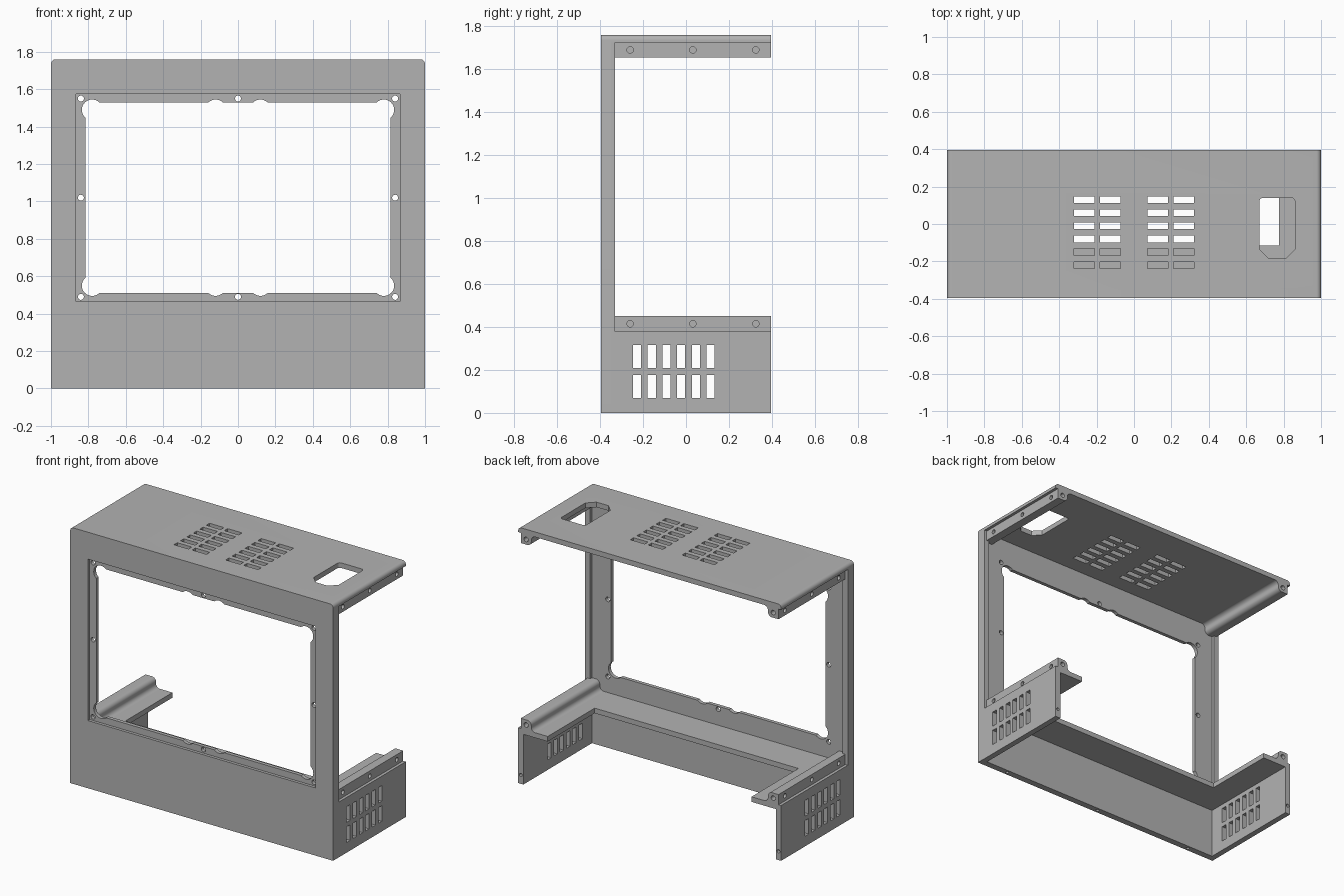
import bpy, bmesh, math
from mathutils import Vector

cube = bpy.data.objects.get("Cube")
if cube:
    bpy.data.objects.remove(cube, do_unlink=True)

grey = bpy.data.materials.new("mid_grey")
grey.use_nodes = True
grey.diffuse_color = (0.45, 0.45, 0.45, 1)
grey.node_tree.nodes["Principled BSDF"].inputs["Base Color"].default_value = (0.45, 0.45, 0.45, 1)

BACK, FRONT, TOP, MID = 0.395, -0.395, 1.76, 1.02
SKIN, RETURN = -0.35, -0.33      # rear of front panel, rear of its side returns


def arc(cx, cy, r, start, end, n=8):
    angles = [math.radians(start + (end - start) * i / n) for i in range(n + 1)]
    return [(cx + r * math.cos(a), cy + r * math.sin(a)) for a in angles]


def rect(x0, x1, y0, y1):
    return [(x0, y0), (x1, y0), (x1, y1), (x0, y1)]


def disc(cx, cy, r, n=24):
    return arc(cx, cy, r, 0, 360, n)[:-1]


def prism(name, outlines, axis, lo, hi):
    """Extrude closed outlines along an axis; x uses (y, z), y uses (x, z), z uses (x, y)."""
    k = "xyz".index(axis)
    bm = bmesh.new()
    for outline in outlines:
        rings = []
        for d in (lo, hi):
            ring = []
            for p in outline:
                co = list(p)
                co.insert(k, d)
                ring.append(bm.verts.new(Vector(co)))
            rings.append(ring)
            bm.faces.new(ring)
        a, b = rings
        for i in range(len(a)):
            j = (i + 1) % len(a)
            bm.faces.new((a[i], a[j], b[j], b[i]))
    bmesh.ops.recalc_face_normals(bm, faces=bm.faces)
    mesh = bpy.data.meshes.new(name)
    bm.to_mesh(mesh)
    bm.free()
    mesh.materials.append(grey)
    ob = bpy.data.objects.new(name, mesh)
    bpy.context.collection.objects.link(ob)
    return ob


def cut(ob, outlines, axis, lo, hi):
    """Subtract extruded outlines and bake the result."""
    cutter = prism("cutter", outlines, axis, lo, hi)
    cutter.hide_render = True
    mod = ob.modifiers.new("cut", "BOOLEAN")
    mod.operation, mod.solver, mod.object = "DIFFERENCE", "EXACT", cutter
    bpy.context.view_layer.update()
    baked = bpy.data.meshes.new_from_object(ob.evaluated_get(bpy.context.evaluated_depsgraph_get()))
    ob.modifiers.clear()
    ob.data = baked
    bpy.data.objects.remove(cutter, do_unlink=True)


def smooth(ob):
    bpy.ops.object.select_all(action="DESELECT")
    ob.select_set(True)
    bpy.context.view_layer.objects.active = ob
    bpy.ops.object.shade_smooth_by_angle(angle=math.radians(30))


def rounded_top(z0):
    r = 0.025
    return [(-1, z0), (1, z0)] + arc(1 - r, TOP - r, r, 0, 90) + arc(r - 1, TOP - r, r, 90, 180)


# Front panel with a recessed screen opening
panel = prism("front_panel", [rounded_top(0)], "y", FRONT, SKIN)
cut(panel, [rect(-0.865, 0.865, 0.465, 1.575)], "y", FRONT - 0.1, FRONT + 0.02)
cut(panel, [rect(-0.815, 0.815, 0.51, 1.53)], "y", -0.6, -0.2)
reliefs = [disc(x, MID + s * 0.47, 0.055, 32) for x in (-0.78, -0.12, 0.12, 0.78) for s in (-1, 1)]
cut(panel, reliefs, "y", -0.6, -0.2)
screws = [disc(x, MID + z, 0.016) for x in (-0.84, 0, 0.84) for z in (-0.53, 0, 0.53) if x or z]
cut(panel, screws, "y", -0.6, -0.2)
cut(panel, [disc(x, -0.372, 0.011, 16) for x in (-0.77, 0, 0.77)], "z", -0.1, 0.04)
smooth(panel)

# Top plate with vents and a handle hole
plate = prism("top_plate", [rounded_top(1.725)], "y", SKIN - 0.01, BACK)
vents = [rect(x, x + 0.11, y - 0.018, y + 0.018)
         for x in (-0.32, -0.183, 0.073, 0.21)
         for y in (0.13 - 0.07 * i for i in range(6))]
cut(plate, vents, "z", 1.6, 1.9)
handle = ([(0.72, -0.185), (0.81, -0.185), (0.86, -0.135)] + arc(0.84, 0.12, 0.02, 0, 90)
          + arc(0.69, 0.12, 0.02, 90, 180) + [(0.67, -0.135)])
cut(plate, [handle], "z", 1.6, 1.9)
smooth(plate)

# U-shaped shelf around the lower part
prism("shelf", [[(-0.97, SKIN - 0.01), (0.97, SKIN - 0.01), (0.97, BACK), (0.775, BACK),
                 (0.775, -0.115), (-0.775, -0.115), (-0.775, BACK), (-0.97, BACK)]],
      "z", 0.345, 0.38)

# Rail section: convex inner crest flowing into a concave foot
section = ([(0.87, 0.36), (0.98, 0.36), (0.98, 0.45)] + arc(0.93, 0.42, 0.03, 90, 180)
           + arc(0.87, 0.41, 0.03, 0, -90))

for side, s in (("left", 1), ("right", -1)):
    # Side returns of the front panel
    prism(side + "_return", [rect(s * 0.96, s, 0.37, 1.73)], "y", SKIN - 0.01, RETURN)

    # Lower side panels with two rows of slots
    wall = prism(side + "_side_panel", [rect(SKIN - 0.01, BACK, 0, 0.38)], "x", s * 0.96, s)
    slots = [rect(y, y + 0.038, z, z + 0.107)
             for y in (-0.247 + 0.0685 * i for i in range(6)) for z in (0.07, 0.208)]
    cut(wall, slots, "x", s * 0.9, s * 1.1)
    cut(wall, [disc(s * 0.98, 0.06, 0.011, 16)], "y", BACK - 0.04, BACK + 0.1)

    # Lower and upper mounting rails with blind screw holes
    for level, flip in (("lower", False), ("upper", True)):
        outline = [(s * x, 2.105 - z if flip else z) for x, z in section]
        rail = prism(f"{side}_{level}_rail", [outline], "y", SKIN, BACK)
        z = 1.69 if flip else 0.415
        cut(rail, [disc(y, z, 0.015) for y in (-0.26, 0.032, 0.325)], "x", s * 0.95, s * 1.1)
        cut(rail, [disc(s * 0.94, z, 0.016)], "y", BACK - 0.05, BACK + 0.1)
        smooth(rail)
